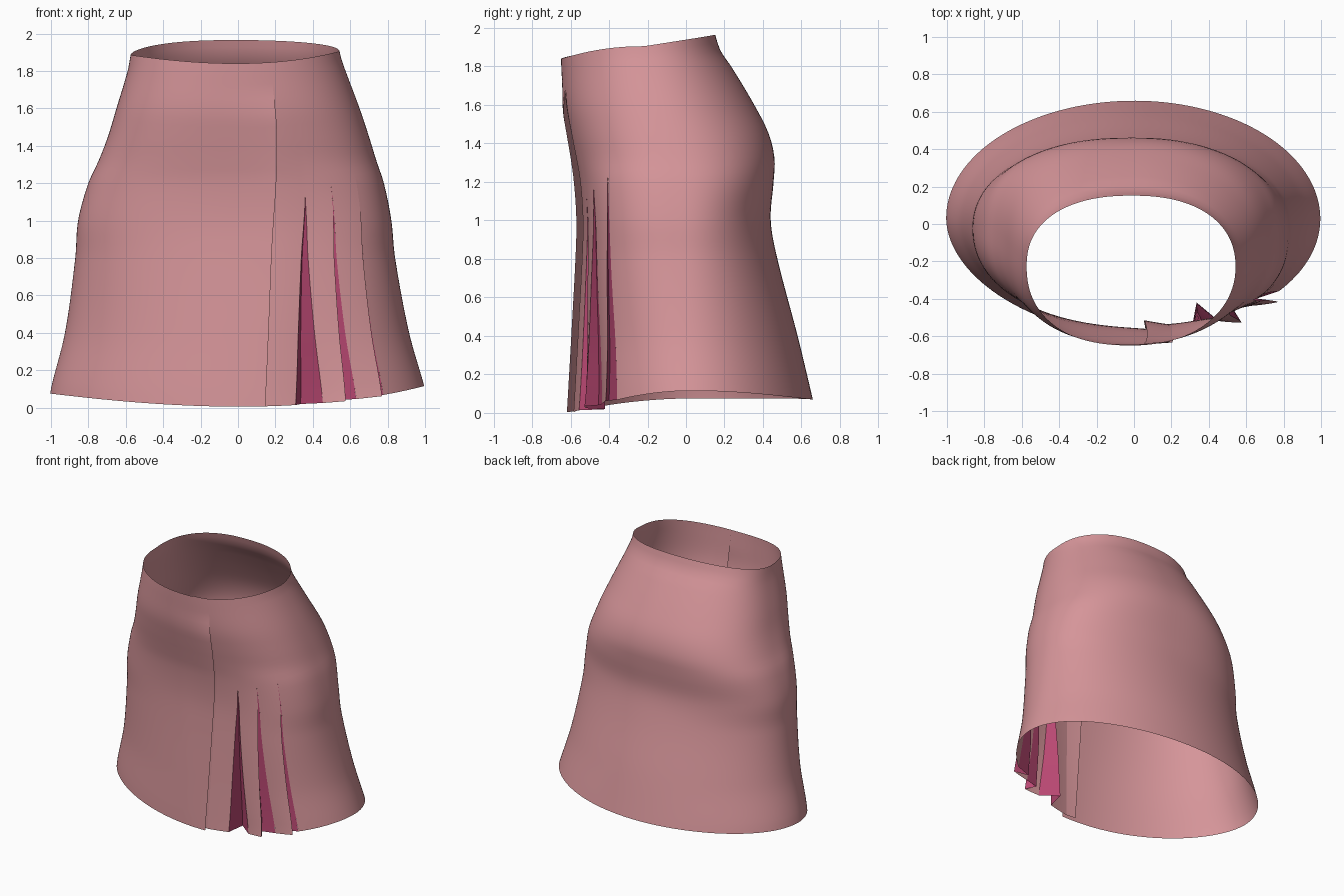
import bpy, bmesh, math

if "Cube" in bpy.data.objects:
    bpy.data.objects.remove(bpy.data.objects["Cube"])

# Cross-sections by height: z, left x, right x, front y, back y, centre y,
# squareness of back left, back right, front left and front right
LEVELS = [
    (0.00, -1.01, 1.02, -0.585, 0.675, 0.035, 2.0, 2.0, 1.9, 2.0),
    (0.10, -1.00, 1.00, -0.58, 0.652, 0.03, 2.0, 2.0, 1.9, 2.0),
    (0.40, -0.925, 0.915, -0.563, 0.58, 0.01, 2.0, 2.0, 1.95, 2.15),
    (0.80, -0.87, 0.84, -0.54, 0.475, -0.02, 2.1, 2.1, 2.1, 2.5),
    (1.00, -0.855, 0.82, -0.535, 0.44, -0.03, 2.3, 2.2, 2.2, 2.65),
    (1.20, -0.80, 0.78, -0.55, 0.455, -0.05, 2.5, 2.35, 2.3, 2.6),
    (1.32, -0.745, 0.74, -0.575, 0.46, -0.07, 2.5, 2.3, 2.4, 2.4),
    (1.45, -0.695, 0.70, -0.605, 0.43, -0.10, 2.45, 2.2, 2.5, 2.3),
    (1.60, -0.65, 0.65, -0.635, 0.355, -0.14, 2.4, 2.1, 2.5, 2.2),
    (1.80, -0.59, 0.575, -0.648, 0.235, -0.20, 2.4, 2.15, 2.4, 2.1),
    (1.88, -0.575, 0.548, -0.65, 0.18, -0.22, 2.35, 2.25, 2.3, 2.1),
    (1.97, -0.56, 0.535, -0.65, 0.15, -0.24, 2.3, 2.3, 2.2, 2.1),
]
ROWS = 48


def section(z):
    """Smoothly interpolated cross-section at height z."""
    z = min(max(z, 0.0), 1.97)
    i = 0
    while i < len(LEVELS) - 2 and z > LEVELS[i + 1][0]:
        i += 1
    p, q = LEVELS[i], LEVELS[i + 1]
    o, r = LEVELS[max(i - 1, 0)], LEVELS[min(i + 2, len(LEVELS) - 1)]
    h = q[0] - p[0]
    u = (z - p[0]) / h
    out = []
    for k in range(1, len(p)):
        m0 = (q[k] - o[k]) / (q[0] - o[0]) * h
        m1 = (r[k] - p[k]) / (r[0] - p[0]) * h
        out.append((2*u**3 - 3*u**2 + 1) * p[k] + (u**3 - 2*u**2 + u) * m0
                   + (3*u**2 - 2*u**3) * q[k] + (u**3 - u**2) * m1)
    return out


def surface(theta, t, off=0.0):
    """Point on the skirt: theta around, t from hem (0) to waist (1)."""
    c, s = math.cos(theta), math.sin(theta)
    hem = c*c * (0.095 + 0.02*c) + s*s * (0.005 if s < 0 else 0.07)
    rim = 1.895 + 0.01*c*c*c + (-0.055 * s*s if s < 0 else 0.07 * s)
    z = hem + (rim - hem) * t
    xl, xr, yf, yb, cy, sq_bl, sq_br, sq_fl, sq_fr = section(z)
    a, cx = (xr - xl) / 2, (xr + xl) / 2
    if s < 0:
        n = sq_fr if c > 0 else sq_fl
        x = cx + a * c
        y = cy + (yf - cy) * max(0.0, 1 - abs(c) ** n) ** (1 / n)
    else:
        n = sq_br if c > 0 else sq_bl
        x = cx + a * math.copysign(abs(c) ** (2 / n), c)
        y = cy + (yb - cy) * s ** (2 / n)
    return (x + off * c, y + off * s, z)


def slit(top, bottom, apex, off, turn=0.0):
    """Pleat edge that opens below its apex."""
    def edge(t):
        f = max(0.0, 1 - t / apex)
        return -math.acos(top + (bottom - top) * f) - turn, off * f
    return edge


def seam(low, high):
    """Edge of the wrap-over flap, sewn down near the waist."""
    def edge(t):
        k = min(1.0, max(0.0, (t - 0.65) / 0.2))
        off = low + (high - low) * k
        return (-math.acos(0.135 + 0.19 * t),
                off * min(1.0, max(0.0, 0.92 - t) / 0.08))
    return edge


def panel(bm, e0, e1, cols, power=1.0, rows=ROWS):
    grid = []
    for j in range(rows + 1):
        t = j / rows
        (a0, o0), (a1, o1) = e0(t), e1(t)
        row = []
        for i in range(cols + 1):
            s = i / cols
            off = o0 * (1 - s) ** power + o1 * s ** power
            row.append(bm.verts.new(surface(a0 + (a1 - a0) * s, t, off)))
        grid.append(row)
    for j in range(rows):
        for i in range(cols):
            bm.faces.new((grid[j][i], grid[j + 1][i], grid[j + 1][i + 1], grid[j][i + 1]))


def finish(name, bm, mat, angle):
    bmesh.ops.remove_doubles(bm, verts=bm.verts, dist=0.0002)
    bmesh.ops.recalc_face_normals(bm, faces=bm.faces)
    me = bpy.data.meshes.new(name)
    bm.to_mesh(me)
    bm.free()
    me.materials.append(mat)
    ob = bpy.data.objects.new(name, me)
    bpy.context.collection.objects.link(ob)
    bpy.ops.object.select_all(action='DESELECT')
    ob.select_set(True)
    bpy.context.view_layer.objects.active = ob
    bpy.ops.object.shade_smooth_by_angle(angle=math.radians(angle))
    return ob


def material(name, color):
    m = bpy.data.materials.new(name)
    m.diffuse_color = (*color, 1)
    m.use_nodes = True
    m.node_tree.nodes["Principled BSDF"].inputs["Base Color"].default_value = m.diffuse_color
    return m


pink = material("dusty pink cloth", (0.67, 0.30, 0.32))
magenta = material("magenta pleat lining", (0.49, 0.065, 0.17))

# Pleats: cos at apex, left and right cos at hem, apex t, edge offsets, inner fold (x, y) at hem
PLEATS = [
    (0.46, 0.30, 0.445, 0.60, 0.0, 0.0, (0.335, -0.42)),
    (0.64, 0.54, 0.63, 0.615, 0.05, -0.01, (0.53, -0.455)),
    (0.815, 0.73, 0.77, 0.63, 0.045, 0.0, (0.65, -0.40)),
]
left = [slit(p[0], p[1], p[3], p[4]) for p in PLEATS]
right = [slit(p[0], p[2], p[3], p[5]) for p in PLEATS]
last = PLEATS[-1]
right_wrapped = slit(last[0], last[2], last[3], last[5], math.tau)

# Skirt: main sheet around the back, then the panels between pleats
bm = bmesh.new()
panel(bm, seam(0.04, 0.022), right_wrapped, 140, power=16)
panel(bm, seam(0.005, 0.0), left[0], 8)
panel(bm, right[0], left[1], 8)
panel(bm, right[1], left[2], 8)
finish("skirt", bm, pink, 40)

# Underlap: inner panel hidden behind the wrap-over flap
bm = bmesh.new()
panel(bm, seam(0.005, 0.0),
      lambda t: (-math.acos(0.06 + 0.05 * t), -0.008 - 0.012 * math.sin(math.pi * t)), 5)
finish("underlap", bm, pink, 40)

# Pleat linings: folded gussets behind each slit
bm = bmesh.new()
for p, e0, e1 in zip(PLEATS, left, right):
    rows = []
    hem_a, hem_b = surface(e0(0)[0], 0, e0(0)[1]), surface(e1(0)[0], 0, e1(0)[1])
    for j in range(17):
        t = p[3] * j / 16
        f = 1 - j / 16
        a, b = surface(e0(t)[0], t, e0(t)[1]), surface(e1(t)[0], t, e1(t)[1])
        fold = ((a[0] + b[0]) / 2 + (p[6][0] - (hem_a[0] + hem_b[0]) / 2) * f,
                (a[1] + b[1]) / 2 + (p[6][1] - (hem_a[1] + hem_b[1]) / 2) * f,
                (a[2] + b[2]) / 2)
        rows.append([bm.verts.new(v) for v in (a, fold, b)])
    for r0, r1 in zip(rows, rows[1:]):
        for i in range(2):
            bm.faces.new((r0[i], r0[i + 1], r1[i + 1], r1[i]))
finish("pleat_linings", bm, magenta, 30)
